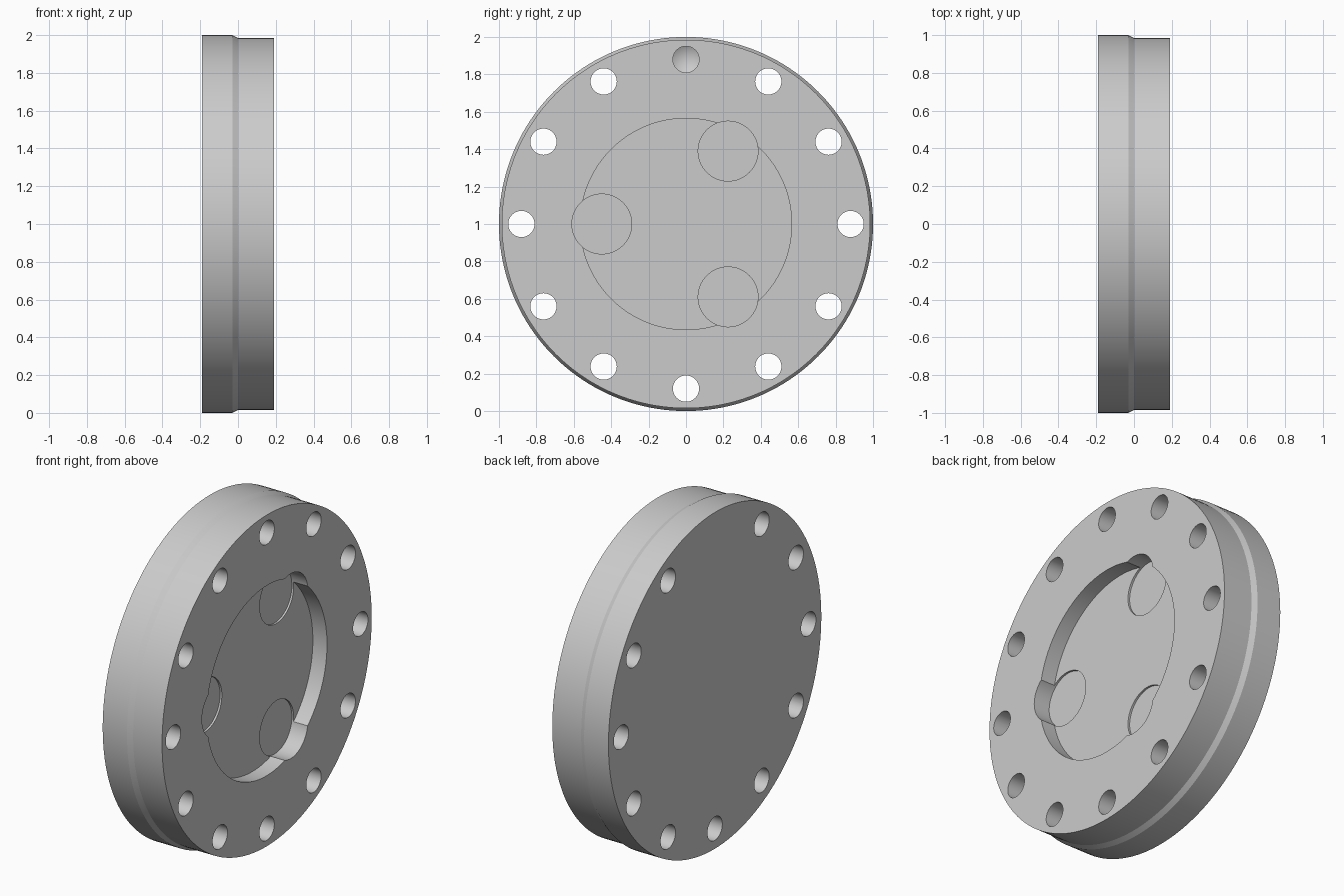
import bpy
import math
from mathutils import Matrix

if "Cube" in bpy.data.objects:
    bpy.data.objects.remove(bpy.data.objects["Cube"], do_unlink=True)

HALF = 0.19          # half thickness of the flange
MID = 1.0            # height of the axis
AXIS = Matrix.Translation((0, 0, MID)) @ Matrix.Rotation(math.pi / 2, 4, 'Y')


def lathe(name, profile, y=0.0, z=0.0, sides=64):
    """Closed solid turned about the x direction; profile is (x, radius)."""
    verts, rings = [], []
    for x, r in profile:
        count = 1 if r == 0 else sides
        rings.append(range(len(verts), len(verts) + count))
        for i in range(count):
            a = math.tau * i / sides
            verts.append((r * math.cos(a), r * math.sin(a), x))
    faces = []
    for a, b in zip(rings, rings[1:]):
        for i in range(sides):
            j = (i + 1) % sides
            if len(b) == 1:
                faces.append((a[i], a[j], b[0]))
            else:
                faces.append((a[i], a[j], b[j], b[i]))
    faces.append(tuple(reversed(rings[0])))
    if len(rings[-1]) > 1:
        faces.append(tuple(rings[-1]))
    mesh = bpy.data.meshes.new(name)
    mesh.from_pydata(verts, [], faces)
    mesh.transform(Matrix.Translation((0, y, z)) @ AXIS)
    obj = bpy.data.objects.new(name, mesh)
    bpy.context.collection.objects.link(obj)
    return obj


def polar(radius, degrees):
    a = math.radians(degrees)
    return radius * math.cos(a), radius * math.sin(a)


# Stepped disc
flange = lathe("flange", [(-HALF, 1), (-0.03, 1), (0, 0.985), (HALF, 0.985)], sides=160)

grey = bpy.data.materials.new("light grey")
grey.use_nodes = True
colour = (0.6, 0.6, 0.6, 1)
grey.diffuse_color = colour
grey.node_tree.nodes["Principled BSDF"].inputs["Base Color"].default_value = colour
flange.data.materials.append(grey)

# Round pocket with three slightly deeper side reliefs
OUT = HALF + 0.1
cutters = [lathe("pocket_cutter", [(HALF - 0.093, 0.565), (OUT, 0.565)], sides=128)]
for angle in (60, 180, 300):
    cutters.append(lathe("relief_cutter", [(HALF - 0.105, 0.16), (OUT, 0.16)],
                         *polar(0.45, angle)))

# Bolt circle: eleven through holes and a blind drilled hole at the top
for k in range(12):
    if k == 3:
        profile = [(OUT, 0.07), (-0.06, 0.07), (-0.1, 0)]
    else:
        profile = [(-OUT, 0.07), (OUT, 0.07)]
    cutters.append(lathe("bolt_hole_cutter", profile, *polar(0.88, 30 * k), sides=48))

# Make every cutter face outwards, then cut
bpy.context.view_layer.objects.active = flange
for cutter in cutters:
    bpy.ops.object.select_all(action='DESELECT')
    cutter.select_set(True)
    bpy.context.view_layer.objects.active = cutter
    bpy.ops.object.mode_set(mode='EDIT')
    bpy.ops.mesh.select_all(action='SELECT')
    bpy.ops.mesh.normals_make_consistent(inside=False)
    bpy.ops.object.mode_set(mode='OBJECT')
    bpy.context.view_layer.objects.active = flange
    cut = flange.modifiers.new("cut", 'BOOLEAN')
    cut.operation = 'DIFFERENCE'
    cut.solver = 'EXACT'
    cut.object = cutter
    bpy.ops.object.modifier_apply(modifier=cut.name)
    bpy.data.objects.remove(cutter, do_unlink=True)

# Smooth round walls, sharp rims
bpy.ops.object.select_all(action='DESELECT')
flange.select_set(True)
bpy.context.view_layer.objects.active = flange
bpy.ops.object.shade_smooth_by_angle(angle=math.radians(25))
